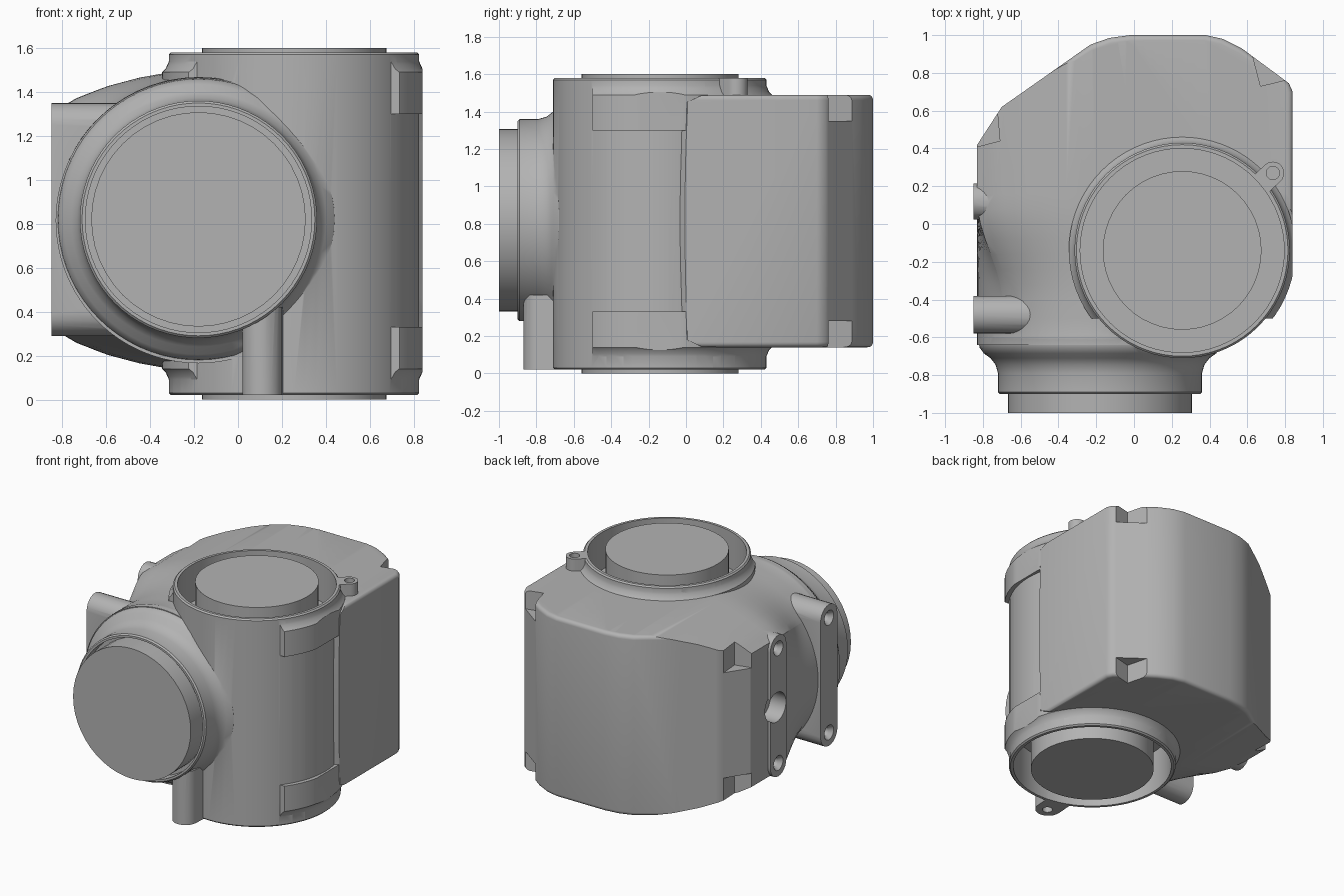
import bpy, bmesh, math
from mathutils import Vector, Matrix

if "Cube" in bpy.data.objects:
    bpy.data.objects.remove(bpy.data.objects["Cube"])

grey = bpy.data.materials.new("cast_grey")
grey.diffuse_color = (0.45, 0.45, 0.45, 1)
grey.use_nodes = True
grey.node_tree.nodes["Principled BSDF"].inputs["Base Color"].default_value = grey.diffuse_color

AX, AY, AR = 0.255, -0.14, 0.57      # upright joint axis and radius
DX, DZ = -0.18, 0.82                 # front joint axis
MID = 0.815                          # mirror height


def make(name, bm):
    bmesh.ops.recalc_face_normals(bm, faces=bm.faces)
    me = bpy.data.meshes.new(name)
    bm.to_mesh(me)
    bm.free()
    ob = bpy.data.objects.new(name, me)
    me.materials.append(grey)
    bpy.context.collection.objects.link(ob)
    return ob


def loft(name, rings):
    """Closed solid through equal-length rings of points."""
    bm = bmesh.new()
    vs = [[bm.verts.new(p) for p in r] for r in rings]
    n = len(vs[0])
    for a, b in zip(vs, vs[1:]):
        for i in range(n):
            bm.faces.new((a[i], a[(i + 1) % n], b[(i + 1) % n], b[i]))
    bm.faces.new(vs[0])
    bm.faces.new(vs[-1])
    return make(name, bm)


def lathe(name, profile, to_world, n=72):
    """Revolve (radius, height) pairs; to_world places (u, v, height)."""
    ang = [2 * math.pi * i / n for i in range(n)]
    return loft(name, [[to_world(r * math.cos(a), r * math.sin(a), h) for a in ang]
                       for r, h in profile])


def upright(x, y):
    return lambda u, v, h: (x + u, y + v, h)


def along_y(x, z):
    return lambda u, v, h: (x + u, h, z + v)


def along_x(y, z):
    return lambda u, v, h: (h, y + u, z + v)


def combine(ob, other, op):
    m = ob.modifiers.new(op, 'BOOLEAN')
    m.operation, m.object, m.solver = op, other, 'EXACT'
    bpy.context.view_layer.objects.active = ob
    bpy.ops.object.modifier_apply(modifier=m.name)
    bpy.data.objects.remove(other)


def flip(z, low):
    return 2 * MID - z if low else z


# --- housing: round drum at the front blending to a squarish back
half = [(0.9, MID), (0.9, 1.49), (-0.31, 1.49), (-0.45, 1.465), (-0.6, 1.425),
        (-0.74, 1.37), (-0.83, 1.315)]
square = half + [(x, 2 * MID - z) for x, z in reversed(half[1:])]


def reach(a):
    """Distance from drum axis to the square section in direction a."""
    d, best = (math.cos(a), math.sin(a)), 9
    for (x1, z1), (x2, z2) in zip(square, square[1:] + square[:1]):
        ex, ez, px, pz = x2 - x1, z2 - z1, x1 - DX, z1 - MID
        det = ex * d[1] - ez * d[0]
        if abs(det) < 1e-9:
            continue
        t = (ex * pz - ez * px) / det
        s = (d[0] * pz - d[1] * px) / det
        if t > 0 and -1e-6 <= s <= 1 + 1e-6:
            best = min(best, t)
    return best


angles = sorted([2 * math.pi * i / 96 for i in range(96)] +
                [math.atan2(z - MID, x - DX) % (2 * math.pi)
                 for x, z in square if abs(x) > 0.8 and z != MID])
rings = []
for y in (-0.64, -0.5, -0.4, -0.32, -0.24, -0.16, -0.08, 0.0, 0.08, 0.16, 1.1):
    t = min(1, max(0, (y + 0.42) / 0.54))
    t = t * t * (3 - 2 * t)
    rings.append([(DX + r * math.cos(a), y, MID + r * math.sin(a))
                  for a in angles for r in [0.65 * (1 - t) + reach(a) * t]])
housing = loft("housing", rings)

# plan outline with rounded top and bottom back edges
plan = [(-0.84, -0.7), (-0.83, 0.42), (-0.70, 0.62), (-0.23, 0.95), (-0.13, 0.985),
        (-0.02, 1.0), (0.38, 1.0), (0.47, 0.98), (0.57, 0.93), (0.76, 0.79),
        (0.82, 0.745), (0.84, 0.70), (0.84, -0.14)]
plan += [(AX + 0.565 * math.cos(a), AY - 0.565 * math.sin(a))
         for a in [math.radians(10 * k) for k in range(1, 9)]] + [(AX, -0.7)]
bm = bmesh.new()
face = bm.faces.new([bm.verts.new((x, y, 0.14)) for x, y in plan])
top = bmesh.ops.extrude_face_region(bm, geom=[face])
bmesh.ops.translate(bm, vec=(0, 0, 1.35),
                    verts=[v for v in top["geom"] if isinstance(v, bmesh.types.BMVert)])


def rim(e, lo, hi):
    a, b = e.verts
    return abs(a.co.z - b.co.z) < 0.01 and lo < (a.co.y + b.co.y) / 2 < hi


bmesh.ops.bevel(bm, geom=[e for e in bm.edges if rim(e, 0.2, 2) and
                          (e.verts[0].co.x + e.verts[1].co.x) / 2 > -0.8],
                offset=0.1, segments=5, profile=0.5, affect='EDGES', clamp_overlap=True)
combine(housing, make("plan_block", bm), 'INTERSECT')

# --- upright joint tube with filleted feet where it leaves the housing
combine(housing, lathe("tube", [(AR - 0.01, 0.02), (AR, 0.03), (AR, 1.57), (AR - 0.01, 1.58)],
                       upright(AX, AY)), 'UNION')
for low in (False, True):
    fillet = [(0.5, 1.3), (0.60, 1.3), (0.60, 1.49), (0.585, 1.505), (0.576, 1.525), (0.565, 1.55)]
    foot = lathe("fillet", [(r, flip(z, low)) for r, z in fillet], upright(AX, AY))
    # keep the fillet inside the side wall
    bm = bmesh.new()
    bmesh.ops.create_cube(bm, size=1, matrix=Matrix.Translation((-0.16, 0.1, MID)) @
                          Matrix.Diagonal((2, 1.2, 1.6, 1)))
    combine(foot, make("limit", bm), 'INTERSECT')
    combine(housing, foot, 'UNION')

# --- front joint collar flaring into the drum
collar = [(0.53, -0.90), (0.54, -0.89), (0.54, -0.79), (0.553, -0.745), (0.58, -0.71),
          (0.615, -0.685), (0.637, -0.655), (0.648, -0.60), (0.6, -0.4)]
combine(housing, lathe("collar", collar, along_y(DX, DZ)), 'UNION')


def capsule(r, p, q, n=12):
    """Stadium outline around the segment p-q."""
    p, q = Vector(p), Vector(q)
    base = math.atan2(q.y - p.y, q.x - p.x) + math.pi / 2
    pts = []
    for c, start in ((p, base), (q, base + math.pi)):
        pts += [(c.x + r * math.cos(start + math.pi * i / n),
                 c.y + r * math.sin(start + math.pi * i / n)) for i in range(n + 1)]
    return pts


# --- mounting bars on the left side
for y, r, inner in ((-0.48, 0.1, -0.45), (0.12, 0.095, -0.7)):
    outline = capsule(r, (y, 0.29 + r), (y, 1.35 - r))
    combine(housing, loft("mounting_bar", [[(x, a, b) for a, b in outline]
                                           for x in (-0.85, inner)]), 'UNION')

# --- screw ears on the joint rims
ear = capsule(0.06, (0.735, 0.27), (0.55, 0.1))
combine(housing, loft("rim_ear", [[(x, y, z) for x, y in ear] for z in (1.3, 1.58)]), 'UNION')
ear = capsule(0.09, (0.11, -0.78), (0.13, -0.5))
combine(housing, loft("front_ear", [[(x, y, z) for x, y in ear] for z in (0.02, 0.42)]), 'UNION')

# --- recesses: joint wells, collar groove, screw holes, side port
for low in (False, True):
    well = lathe("well", [(0.54, flip(1.3, low)), (0.54, flip(1.7, low))], upright(AX, AY))
    combine(housing, well, 'DIFFERENCE')
combine(housing, lathe("groove", [(0.515, -1.1), (0.515, -0.82)], along_y(DX, DZ)), 'DIFFERENCE')
combine(housing, lathe("hole", [(0.035, 1.45), (0.035, 1.7)], upright(0.735, 0.27), 20), 'DIFFERENCE')
combine(housing, lathe("hole", [(0.035, -0.1), (0.035, 0.12)], upright(0.11, -0.79), 20), 'DIFFERENCE')
for y in (-0.48, 0.12):
    for z in (0.39, 1.25):
        combine(housing, lathe("hole", [(0.065, -0.9), (0.055, -0.85), (0.035, -0.82), (0.035, -0.74)],
                               along_x(y, z), 20), 'DIFFERENCE')
combine(housing, lathe("port", [(0.11, -0.95), (0.11, -0.72)], along_x(0.14, MID), 32), 'DIFFERENCE')

# --- corner pockets at the back
pockets = (([(0.67, 0.73), (1.0, 0.81), (1.0, 1.2), (0.55, 1.19)], 1.35),
           ([(-0.71, 0.44), (-0.75, 0.9), (-1.1, 0.9), (-1.1, 0.34)], 1.21))
for pts, floor in pockets:
    for low in (False, True):
        combine(housing, loft("pocket", [[(x, y, flip(z, low)) for x, y in pts]
                                         for z in (floor, 1.7)]), 'DIFFERENCE')

# --- output discs
upright_disc = lathe("upright_disc", [(0.42, 0.0), (0.42, 1.6)], upright(AX, AY), 48)
front_disc = lathe("front_disc", [(0.488, -1.0), (0.488, -0.8)], along_y(DX, DZ), 48)

for ob in (housing, upright_disc, front_disc):
    bpy.ops.object.select_all(action='DESELECT')
    ob.select_set(True)
    bpy.context.view_layer.objects.active = ob
    bpy.ops.object.shade_smooth_by_angle(angle=math.radians(32))
